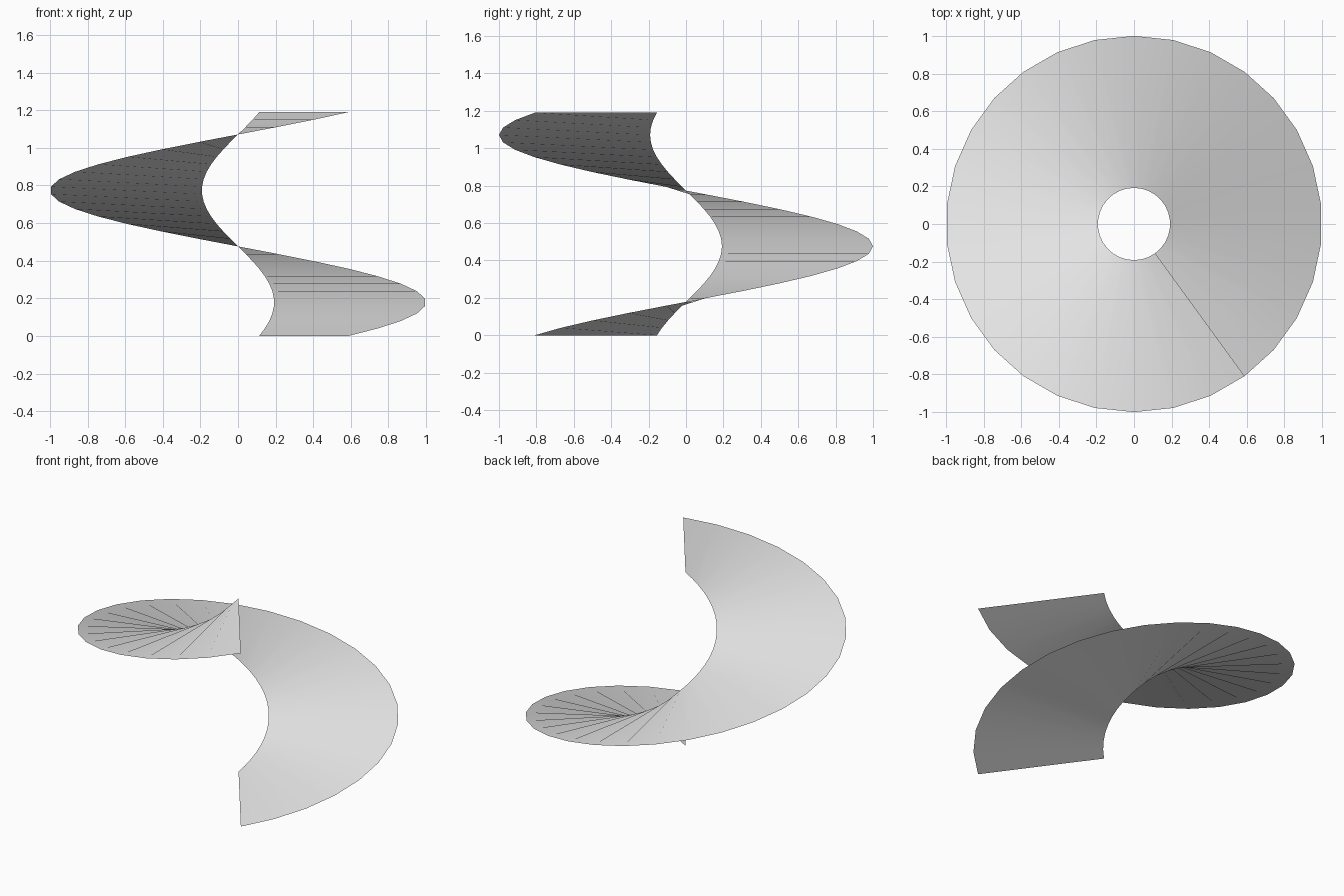
import bpy, bmesh, math

if "Cube" in bpy.data.objects:
    bpy.data.objects.remove(bpy.data.objects["Cube"])

R_IN, R_OUT, HEIGHT, STEPS = 0.192, 1.0, 1.19, 30
START = math.radians(-54)

# One full turn of a spiral ramp, swept upward from a radial edge
bm = bmesh.new()
rungs = []
for i in range(STEPS + 1):
    a = START + 2 * math.pi * i / STEPS
    z = HEIGHT * i / STEPS
    rungs.append([bm.verts.new((r * math.cos(a), r * math.sin(a), z)) for r in (R_IN, R_OUT)])
for (a, b), (c, d) in zip(rungs, rungs[1:]):
    bm.faces.new((a, b, d, c)).smooth = True

mesh = bpy.data.meshes.new("spiral_ramp")
bm.to_mesh(mesh)
bm.free()
ramp = bpy.data.objects.new("spiral_ramp", mesh)
bpy.context.collection.objects.link(ramp)

# Plain light grey
grey = bpy.data.materials.new("light_grey")
grey.diffuse_color = (0.8, 0.8, 0.8, 1)
grey.use_nodes = True
grey.node_tree.nodes["Principled BSDF"].inputs["Base Color"].default_value = grey.diffuse_color
mesh.materials.append(grey)
